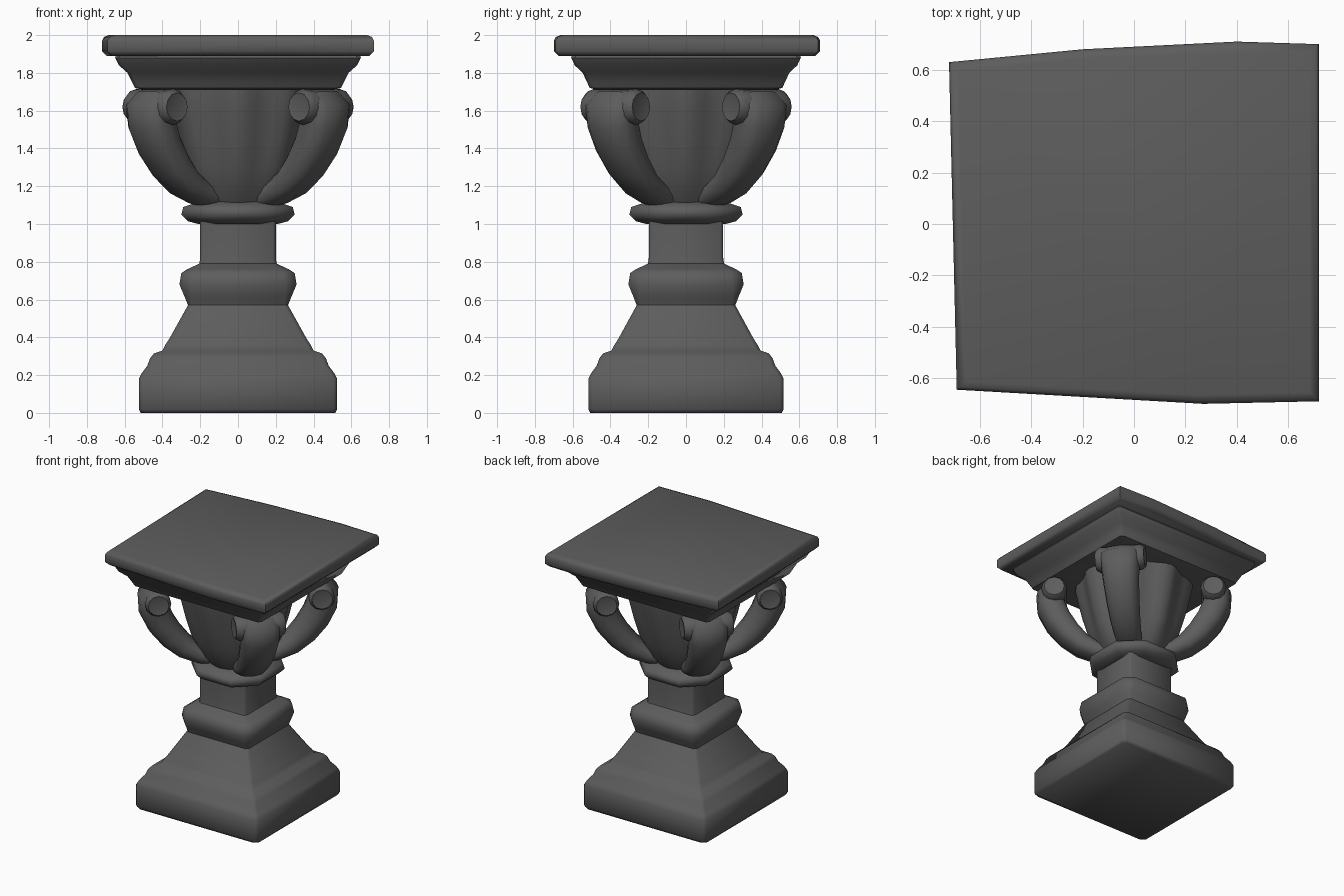
import bpy, bmesh, math
from mathutils import Vector

cube = bpy.data.objects.get("Cube")
if cube:
    bpy.data.objects.remove(cube, do_unlink=True)

stone = bpy.data.materials.new("dark_stone")
stone.use_nodes = True
stone.diffuse_color = (0.11, 0.11, 0.11, 1)
stone.node_tree.nodes["Principled BSDF"].inputs["Base Color"].default_value = (0.11, 0.11, 0.11, 1)


def loft(name, rings, angle=40):
    """Skin a list of closed rings and cap both ends."""
    bm = bmesh.new()
    loops = [[bm.verts.new(p) for p in ring] for ring in rings]
    for a, b in zip(loops, loops[1:]):
        for i in range(len(a)):
            j = (i + 1) % len(a)
            bm.faces.new((a[i], a[j], b[j], b[i]))
    bm.faces.new(loops[0][::-1])
    bm.faces.new(loops[-1])
    bmesh.ops.recalc_face_normals(bm, faces=bm.faces)
    mesh = bpy.data.meshes.new(name)
    bm.to_mesh(mesh)
    bm.free()
    obj = bpy.data.objects.new(name, mesh)
    bpy.context.collection.objects.link(obj)
    mesh.materials.append(stone)
    bpy.ops.object.select_all(action='DESELECT')
    bpy.context.view_layer.objects.active = obj
    obj.select_set(True)
    bpy.ops.object.shade_smooth_by_angle(angle=math.radians(angle))
    return obj


def square(x, y, z, cut):
    """Square ring with cut corners."""
    cx, cy = x - cut, y - cut
    return [(x, -cy, z), (x, cy, z), (cx, y, z), (-cx, y, z),
            (-x, cy, z), (-x, -cy, z), (-cx, -y, z), (cx, -y, z)]


# Stepped plinth, flared foot and square shaft: half width, height, corner cut
foot = [(.515, 0, .03), (.525, .02, .02), (.525, .18, .02), (.51, .21, .02), (.48, .25, .02),
        (.465, .29, .02), (.445, .315, .02), (.4, .33, .02), (.385, .36, .02), (.365, .39, .02),
        (.315, .48, .02), (.265, .57, .02), (.285, .62, .035), (.31, .68, .06), (.3, .74, .06),
        (.27, .76, .05), (.205, .79, .02), (.2, .82, .015), (.2, 1.03, .015)]
loft("foot_and_shaft", [square(r, r * .985, z, cut) for r, z, cut in foot], 50)

# Rounded collar above the shaft
collar = [(.21, 1.0), (.265, 1.015), (.3, 1.05), (.29, 1.09), (.2, 1.12)]
loft("collar", [square(r, r, z, r * .52) for r, z in collar], 60)

# Leafy bell: gently lobed, fuller towards the top
bell = [(.2, 1.09), (.26, 1.17), (.315, 1.3), (.355, 1.45), (.385, 1.58), (.405, 1.68), (.41, 1.74)]
rings = []
for r, z in bell:
    ring = []
    for i in range(48):
        a = math.tau * i / 48
        lobe = r * (1 + .05 * math.cos(8 * a) * min(1, (z - 1.09) * 4))
        ring.append((lobe * math.cos(a), lobe * math.sin(a), z))
    rings.append(ring)
loft("leaf_bell", rings, 50)

# Four curling diagonal arms with scroll ends
# Each entry: radius from the axis, height, half thickness, half width
arm_path = [(.17, 1.13, .055, .09), (.28, 1.165, .065, .1), (.385, 1.22, .08, .11),
            (.48, 1.31, .095, .12), (.56, 1.42, .105, .13), (.61, 1.53, .11, .14),
            (.62, 1.62, .105, .15), (.59, 1.67, .065, .15)]
for sx, side in ((1, "left"), (-1, "right")):
    for sy, end in ((1, "back"), (-1, "front")):
        out = Vector((sx * .745, sy * .635, 0))
        across = Vector((-sy * .635, sx * .745, 0)).normalized()
        up = Vector((0, 0, 1))

        def place(r, z, t):
            return out * r + up * z + across * t

        rings = []
        for k, (r, z, h, w) in enumerate(arm_path):
            p, n = arm_path[max(k - 1, 0)], arm_path[min(k + 1, len(arm_path) - 1)]
            dr, dz = n[0] - p[0], n[1] - p[1]
            length = math.hypot(dr, dz)
            ring = []
            for i in range(12):
                a = math.tau * i / 12
                c, s = math.cos(a), math.sin(a)
                c = math.copysign(abs(c) ** .8, c) * h
                s = math.copysign(abs(s) ** .8, s) * w
                ring.append(place(r + c * dz / length, z - c * dr / length, s))
            rings.append(ring)
        loft(f"arm_{end}_{side}", rings, 60)

        scroll = [(-.175, .05), (-.18, .075), (-.15, .095), (-.08, .09), (.08, .09),
                  (.15, .095), (.18, .075), (.175, .05)]
        loft(f"scroll_{end}_{side}",
             [[place(.59 + q * math.cos(math.tau * i / 12), 1.62 + q * math.sin(math.tau * i / 12), t)
               for i in range(12)] for t, q in scroll], 60)

# Moulding below the top slab
moulding = [(.5, 1.71), (.545, 1.72), (.56, 1.75), (.585, 1.8), (.63, 1.84), (.65, 1.88), (.64, 1.91)]
loft("moulding", [square(r, r * .935, z, .02) for r, z in moulding])

# Slightly uneven square top slab
outline = [(-.69, -.645), (.27, -.7), (.72, -.69), (.72, .7), (.4, .71), (-.2, .68), (-.72, .63)]
slab = [(.965, 1.89), (1, 1.915), (1, 1.97), (.985, 1.99), (.95, 2)]
loft("top_slab", [[(x * s, y * s, z) for x, y in outline] for s, z in slab], 50)
